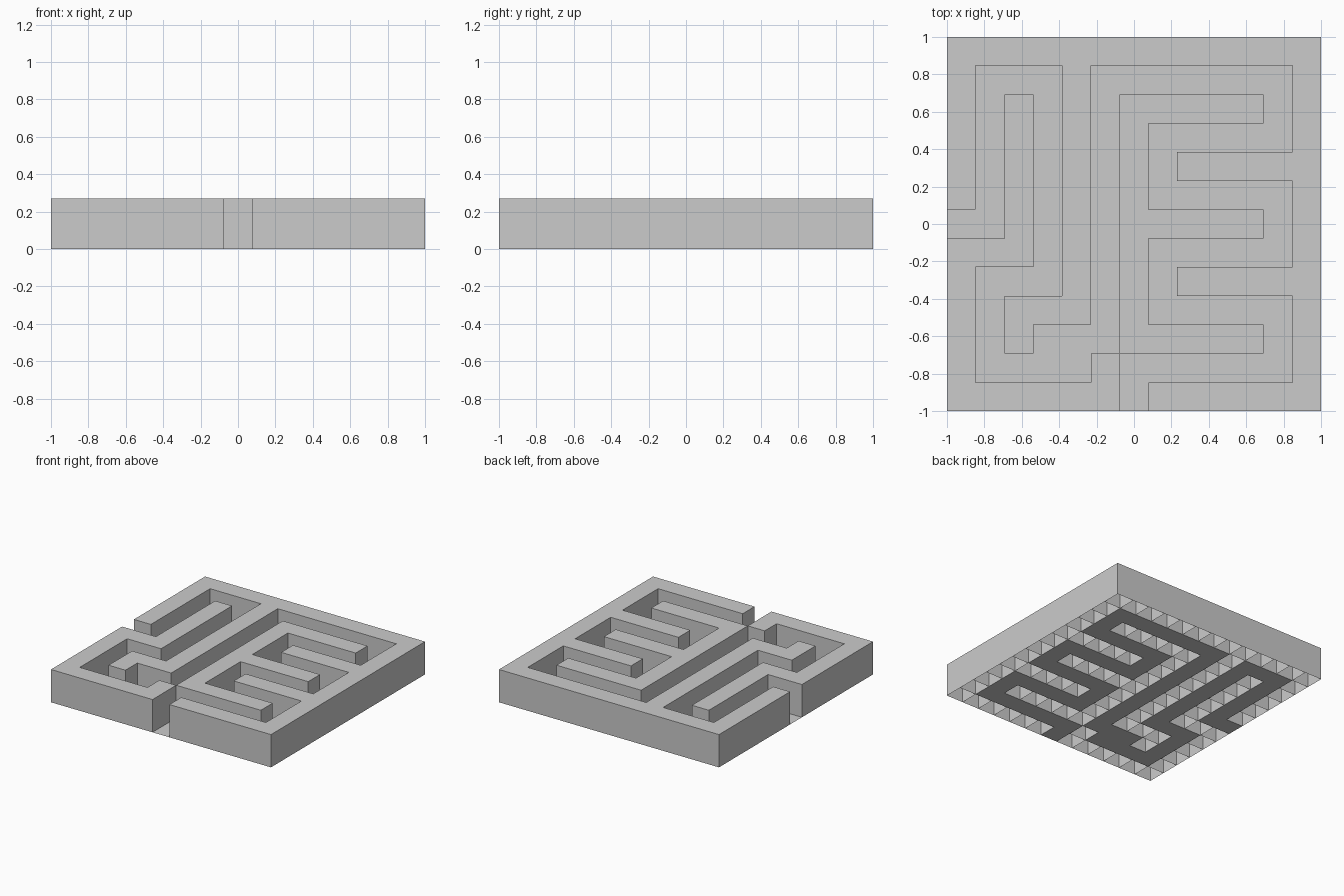
import bpy, bmesh
from mathutils import Matrix, Vector

if "Cube" in bpy.data.objects:
    bpy.data.objects.remove(bpy.data.objects["Cube"])

N = 13               # tiles per side
C = 2 / N            # tile size
H = C * 1.75         # wall height

# corners of the winding corridor as (column, row), row 0 at the back
corners = [(0, 6), (1, 6), (1, 1), (3, 1), (3, 8), (1, 8), (1, 11), (4, 11),
           (4, 10), (5, 10), (5, 1), (11, 1), (11, 3), (7, 3), (7, 5), (11, 5),
           (11, 7), (7, 7), (7, 9), (11, 9), (11, 11), (6, 11), (6, 12)]
corridor = {(3, 10)}  # widened bend
for (c0, r0), (c1, r1) in zip(corners, corners[1:]):
    for c in range(min(c0, c1), max(c0, c1) + 1):
        for r in range(min(r0, r1), max(r0, r1) + 1):
            corridor.add((c, r))


def centre(c, r, z):
    return Vector((-1 + (c + 0.5) * C, 1 - (r + 0.5) * C, z))


def make_object(name, bm):
    mesh = bpy.data.meshes.new(name)
    bm.to_mesh(mesh)
    bm.free()
    bpy.context.collection.objects.link(bpy.data.objects.new(name, mesh))


walls, floor = bmesh.new(), bmesh.new()
for c in range(N):
    for r in range(N):
        if (c, r) in corridor:
            # flat floor tile
            bmesh.ops.create_grid(floor, x_segments=1, y_segments=1, size=C / 2,
                                  matrix=Matrix.Translation(centre(c, r, 0)))
        else:
            # wall block
            bmesh.ops.create_cube(walls, size=1,
                                  matrix=Matrix.Translation(centre(c, r, H / 2))
                                  @ Matrix.Diagonal((C, C, H, 1)))

# wall blocks are hollow and open underneath
walls.normal_update()
bmesh.ops.delete(walls, geom=[f for f in walls.faces if f.normal.z < -0.5],
                 context='FACES_ONLY')
bmesh.ops.remove_doubles(floor, verts=floor.verts[:], dist=1e-4)

make_object("maze_walls", walls)
make_object("maze_floor", floor)
